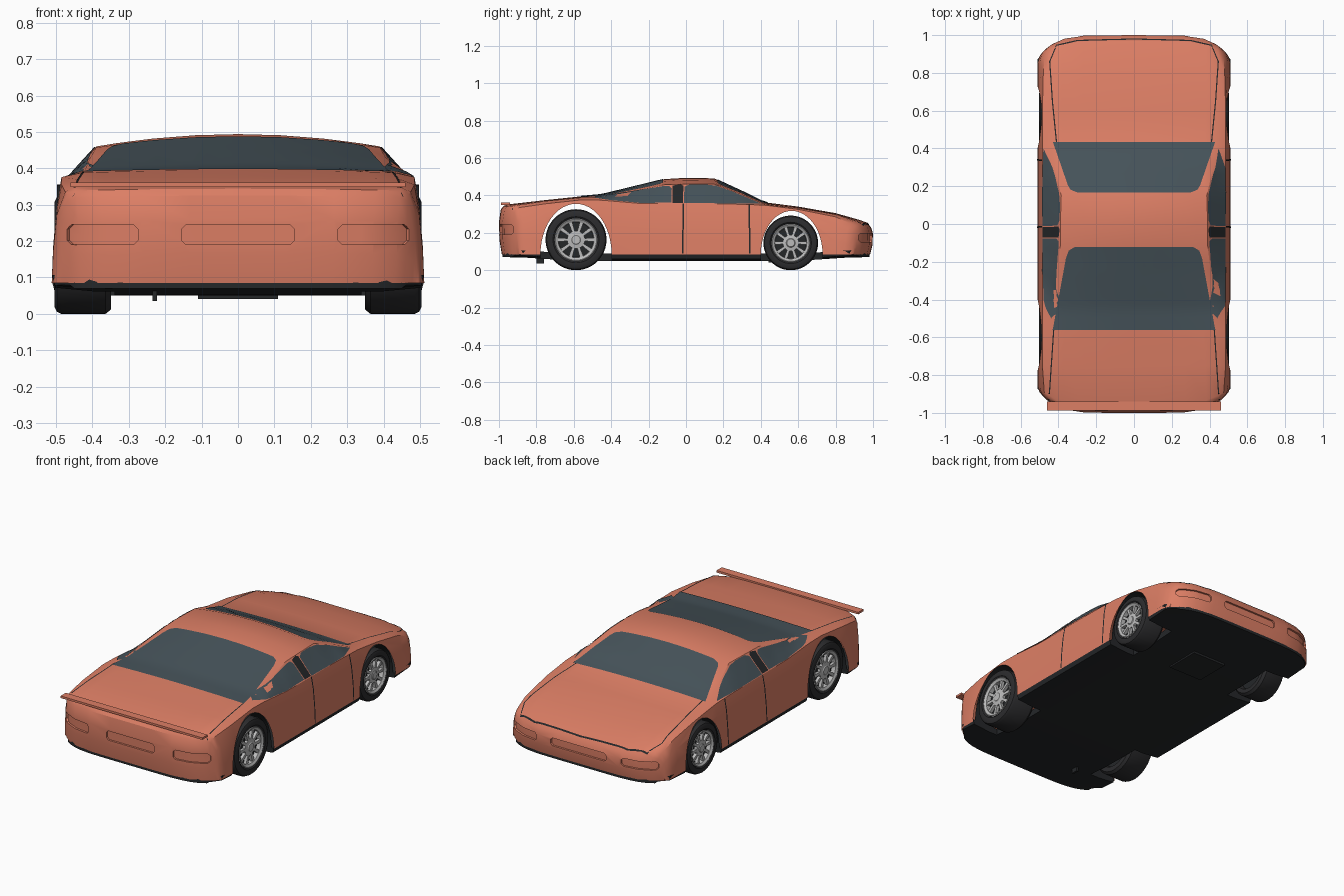
import bpy, bmesh, math
from mathutils import Vector
from mathutils.bvhtree import BVHTree

if "Cube" in bpy.data.objects:
    bpy.data.objects.remove(bpy.data.objects["Cube"])

def mat(name, c):
    m = bpy.data.materials.new(name)
    m.diffuse_color = (*c, 1)
    m.use_nodes = True
    m.node_tree.nodes["Principled BSDF"].inputs["Base Color"].default_value = m.diffuse_color
    return m
PAINT = mat("paint", (0.72, 0.21, 0.13))
GLASS = mat("glass", (0.06, 0.085, 0.10))
BLACK = mat("black", (0.018, 0.02, 0.022))
RUBBER = mat("rubber", (0.025, 0.025, 0.027))
METAL = mat("metal", (0.5, 0.5, 0.5))

def make(name, bm, material, angle=30):
    me = bpy.data.meshes.new(name)
    bm.to_mesh(me)
    bm.free()
    ob = bpy.data.objects.new(name, me)
    bpy.context.collection.objects.link(ob)
    me.materials.append(material)
    smooth(ob, angle)
    return ob

def select(ob):
    bpy.ops.object.select_all(action='DESELECT')
    ob.select_set(True)
    bpy.context.view_layer.objects.active = ob

def smooth(ob, angle=30):
    select(ob)
    bpy.ops.object.shade_smooth_by_angle(angle=math.radians(angle))

def cut(ob, cutter):
    cutter.hide_render = True
    m = ob.modifiers.new("cut", 'BOOLEAN')
    m.operation, m.solver, m.object = 'DIFFERENCE', 'EXACT', cutter
    select(ob)
    bpy.ops.object.modifier_apply(modifier=m.name)
    bpy.data.objects.remove(cutter)

def box(name, lo, hi, material):
    bm = bmesh.new()
    bmesh.ops.create_cube(bm, size=1)
    for v in bm.verts:
        v.co = [lo[i] + (v.co[i] + 0.5) * (hi[i] - lo[i]) for i in range(3)]
    return make(name, bm, material)

def sheet(outline, step):
    # flat polygon sliced into a grid
    bm = bmesh.new()
    bm.faces.new([bm.verts.new((a, b, 0)) for a, b in outline])
    for ax in (0, 1):
        lo, hi = min(p[ax] for p in outline), max(p[ax] for p in outline)
        n = int((hi - lo) / step) + 1
        for i in range(1, n):
            co, no = Vector(), Vector()
            co[ax], no[ax] = lo + (hi - lo) * i / n, 1
            bmesh.ops.bisect_plane(bm, geom=bm.verts[:] + bm.edges[:] + bm.faces[:],
                                   plane_co=co, plane_no=no)
    return bm

def panel(name, outline, axis, side, material, off=0.003, step=0.035, thick=0):
    # drape a flat outline over the body along one axis
    bm = sheet(outline, step)
    d = Vector()
    d[axis] = -side
    a, b = [i for i in range(3) if i != axis]
    for v in bm.verts:
        o = Vector()
        o[a], o[b], o[axis] = v.co.x, v.co.y, 2 * side
        hit, nor, _, _ = bvh.ray_cast(o, d)
        if hit is None:
            o[axis] = side
            hit, nor, _, _ = bvh.find_nearest(o)
        v.co = hit + nor * off
    for f in bm.faces:
        f.normal_update()
        if f.normal.dot(d) > 0:
            f.normal_flip()
    ob = make(name, bm, material)
    if thick:
        m = ob.modifiers.new("thick", 'SOLIDIFY')
        m.thickness, m.offset = thick, 0
    return ob

def seam(name, path, axis, side, w=0.004):
    pts = [Vector(p) for p in path]
    left, right = [], []
    for i, p in enumerate(pts):
        t = (pts[min(i + 1, len(pts) - 1)] - pts[max(i - 1, 0)]).normalized()
        n = Vector((-t.y, t.x)) * w
        left.append(p + n)
        right.append(p - n)
    return panel(name, left + right[::-1], axis, side, BLACK, off=0.002)

def clamp(v):
    return max(0, min(1, v))

# body shell: y, belt x, belt z, roof edge x, roof edge z, centre z
ZB = 0.085
ST = [(-.95, .475, .335, .45, .347, .352), (-.75, .485, .355, .445, .37, .375),
      (-.56, .485, .376, .43, .388, .395), (-.45, .485, .374, .422, .392, .405),
      (-.25, .485, .357, .405, .43, .454), (-.115, .485, .355, .39, .457, .487),
      (0, .485, .355, .39, .46, .494), (.15, .485, .355, .385, .46, .491),
      (.3, .485, .352, .42, .405, .422), (.42, .485, .348, .44, .353, .363),
      (.6, .485, .325, .45, .333, .34), (.8, .48, .285, .45, .298, .305),
      (.93, .475, .25, .45, .262, .268)]
TAIL = [(-.985, 0, .96), (-.998, .3, .97), (-1, .65, .975), (-.99, .9, .985), (-.975, .97, .99)]
NOSE = [(.97, .92, .99), (.99, .78, .98), (1, .6, .97), (.998, .3, .965), (.985, 0, .96)]

def section(s, y, k=1, xs=1):
    _, bx, bz, ex, ez, tz = s
    half = [(x, ZB + f * (bz - ZB)) for f, x in ((0, .512), (.35, .508), (.75, .498), (1, bx))]
    half += [(ex * f, ez + (tz - ez) * (1 - f * f)) for f in (1, .85, .6, .3, 0)]
    pts = half + [(-x, z) for x, z in half[-2::-1]]
    out = []
    for x, z in pts:
        x *= xs
        shift = 0.11 * (abs(x) / .5) ** 6 * clamp((abs(y) - .8) / .2)
        out.append((x, y - math.copysign(shift, y), ZB + (z - ZB) * k))
    return out

rows = [section(ST[0], *c) for c in TAIL] + [section(s, s[0]) for s in ST]
rows += [section(ST[-1], *c) for c in NOSE]
bm = bmesh.new()
grid = [[bm.verts.new(p) for p in r] for r in rows]
for r, q in zip(grid, grid[1:]):
    for i in range(len(r) - 1):
        bm.faces.new((r[i], r[i + 1], q[i + 1], q[i]))
bmesh.ops.holes_fill(bm, edges=[e for e in bm.edges if e.is_boundary], sides=0)
bmesh.ops.recalc_face_normals(bm, faces=bm.faces[:])
bvh = BVHTree.FromBMesh(bm)
body = make("body", bm, PAINT)

# wheel arches and dark arch liners: centre y, half width, height
ARCHES = [("rear", -.588, .19, .27), ("front", .565, .165, .232)]
for n, cy, a, h in ARCHES:
    arc = [(cy + a * math.cos(t * math.pi / 24), ZB + h * math.sin(t * math.pi / 24)) for t in range(25)]
    bm = bmesh.new()
    f = bm.faces.new([bm.verts.new((-1, y, z)) for y, z in [(cy - a, 0)] + [(cy + a, 0)] + arc])
    ext = bmesh.ops.extrude_face_region(bm, geom=[f])['geom']
    bmesh.ops.translate(bm, vec=(2, 0, 0), verts=[g for g in ext if isinstance(g, bmesh.types.BMVert)])
    bmesh.ops.recalc_face_normals(bm, faces=bm.faces[:])
    cut(body, make("arch_cutter", bm, PAINT))
    for s in (-1, 1):
        bm = bmesh.new()
        pr = [[bm.verts.new((s * x, y, z)) for x in (.36, .497)] for y, z in arc]
        for p, q in zip(pr, pr[1:]):
            bm.faces.new((p[0], p[1], q[1], q[0]))
        make(n + "_arch_liner", bm, BLACK)

# recessed lamps and plate pockets at both ends
def octagon(x0, x1, z0, z1, c=.012):
    return [(x0 + c, z0), (x1 - c, z0), (x1, z0 + c), (x1, z1 - c),
            (x1 - c, z1), (x0 + c, z1), (x0, z1 - c), (x0, z0 + c)]
for end, z0, z1, w in ((-1, .19, .245, .155), (1, .15, .197, .18)):
    for x0, x1 in ((-w, w), (.275, .47), (-.47, -.275)):
        cut(body, panel("pocket_cutter", octagon(x0, x1, z0, z1), 1, end, PAINT, off=0, thick=.022))

# open the shell underneath and inside the arches
bm = bmesh.new()
bm.from_mesh(body.data)
wide = [f for f in bm.faces if max(v.co.x for v in f.verts) - min(v.co.x for v in f.verts) > .9]
bmesh.ops.delete(bm, geom=wide, context='FACES')
bm.to_mesh(body.data)
bm.free()
smooth(body)

# glass
half = [(.43, .435), (.35, .205), (.335, .18), (.30, .166)]
panel("windscreen", half + [(-x, y) for x, y in half[::-1]], 2, 1, GLASS)
half = [(.43, -.56), (.36, -.18), (.345, -.14), (.315, -.122)]
panel("rear_window", half + [(-x, y) for x, y in half[::-1]], 2, 1, GLASS)
for s in (-1, 1):
    panel("door_window", [(-.012, .357), (.40, .354), (.25, .418), (.16, .45), (.10, .457),
                          (.02, .457), (-.008, .445)], 0, s, GLASS)
    panel("quarter_window", [(-.50, .387), (-.40, .372), (-.25, .358), (-.078, .359), (-.076, .435),
                             (-.09, .449), (-.12, .448)], 0, s, GLASS)
    panel("pillar_trim", [(-.072, .358), (-.016, .358), (-.014, .45), (-.03, .458), (-.072, .45)], 0, s, BLACK)
    seam("door_rear_seam", [(-.017, .09), (-.015, .355)], 0, s)
    seam("door_front_seam", [(.34, .09), (.34, .2), (.337, .35)], 0, s)
    seam("hood_seam", [(s * .41, .43), (s * .432, .65), (s * .446, .86), (s * .41, .945), (s * .3, .97), (0, .978)],
         2, 1, .003)
    seam("deck_seam", [(s * .425, -.56), (s * .45, -.93)], 2, 1, .003)

# tail spoiler
box("spoiler", (-.46, -.988, .349), (.46, -.94, .361), PAINT)

# dark sill and floor pan, raised a little at both ends
edge = [(x / 50, .982 - .11 * (abs(x) / 25) ** 6) for x in range(-25, 26)]
edge = [(x * 1.022, y) for x, y in edge]
bm = sheet(edge + [(-x, -y) for x, y in edge], .12)
bmesh.ops.translate(bm, vec=(0, 0, .06), verts=bm.verts[:])
ext = bmesh.ops.extrude_face_region(bm, geom=bm.faces[:])['geom']
top = {g for g in ext if isinstance(g, bmesh.types.BMVert)}
for v in bm.verts:
    if v in top:
        v.co.z = .088
    elif abs(v.co.x) < .45:
        v.co.z = .05
    else:
        v.co.x *= .985
    v.co.z += .02 * clamp((abs(v.co.y) - .6) / .3)
bmesh.ops.recalc_face_normals(bm, faces=bm.faces[:])
floor = make("floor_pan", bm, BLACK)
for n, cy, a, h in ARCHES:
    for s in (-1, 1):
        cut(floor, box("well_cutter", (min(s * .34, s * .7), cy - a, -.2), (max(s * .34, s * .7), cy + a, .3), BLACK))
smooth(floor)
box("floor_hatch", (-.11, .44, .041), (.11, .65, .06), BLACK)
box("exhaust", (-.235, -.8, .035), (-.223, -.76, .075), BLACK)

# wheels: lathe around the axle
def lathe(name, prof, s, x0, c, material, n=48):
    bm = bmesh.new()
    rings = []
    for r, d in prof:
        rings.append([bm.verts.new((s * (x0 - d), c[0] + r * math.cos(2 * math.pi * i / n),
                                    c[1] + r * math.sin(2 * math.pi * i / n))) for i in range(n)])
    for p, q in zip(rings, rings[1:]):
        for i in range(n):
            j = (i + 1) % n
            bm.faces.new((p[i], p[j], q[j], q[i]))
    for e in (rings[0], rings[-1]):
        if (e[0].co.yz - Vector(c)).length < .05:
            bm.faces.new(e)
    bmesh.ops.recalc_face_normals(bm, faces=bm.faces[:])
    return make(name, bm, material)

for n, cy, R, W in (("rear", -.588, .163, .155), ("front", .56, .146, .14)):
    c, X = (cy, R), .504
    for s in (-1, 1):
        k = R * .7
        lathe(n + "_tyre", [(k, W - .02), (k * 1.08, W), (R - .012, W), (R, W - .015), (R, .018), (R - .006, .006),
                            (R - .018, 0), (k * 1.08, .001), (k, .008), (k, W - .02)], s, X, c, RUBBER)
        lathe(n + "_rim", [(k, .004), (k * .96, .002), (k * .84, .010), (k * .82, .035), (k, .04)], s, X, c, METAL)
        lathe(n + "_rim_back", [(.004, .04), (k, .04), (k, W - .03), (.004, W - .03)], s, X, c, BLACK)
        lathe(n + "_hub", [(.002, .006), (k * .2, .006), (k * .24, .010), (k * .42, .013), (k * .42, .03)], s, X, c, METAL, 24)
        bm = bmesh.new()
        for i in range(10):
            ang = 2 * math.pi * i / 10
            u, w = Vector((0, math.cos(ang), math.sin(ang))), Vector((0, -math.sin(ang), math.cos(ang)))
            for v in bmesh.ops.create_cube(bm, size=1)['verts']:
                p = v.co.copy()
                v.co = (Vector((s * (X - .022 + p.x * .018), *c)) + u * k * (.62 + p.y * .5)
                        + w * k * p.z * (.15 + .05 * p.y))
        bmesh.ops.recalc_face_normals(bm, faces=bm.faces[:])
        make(n + "_spokes", bm, METAL)
